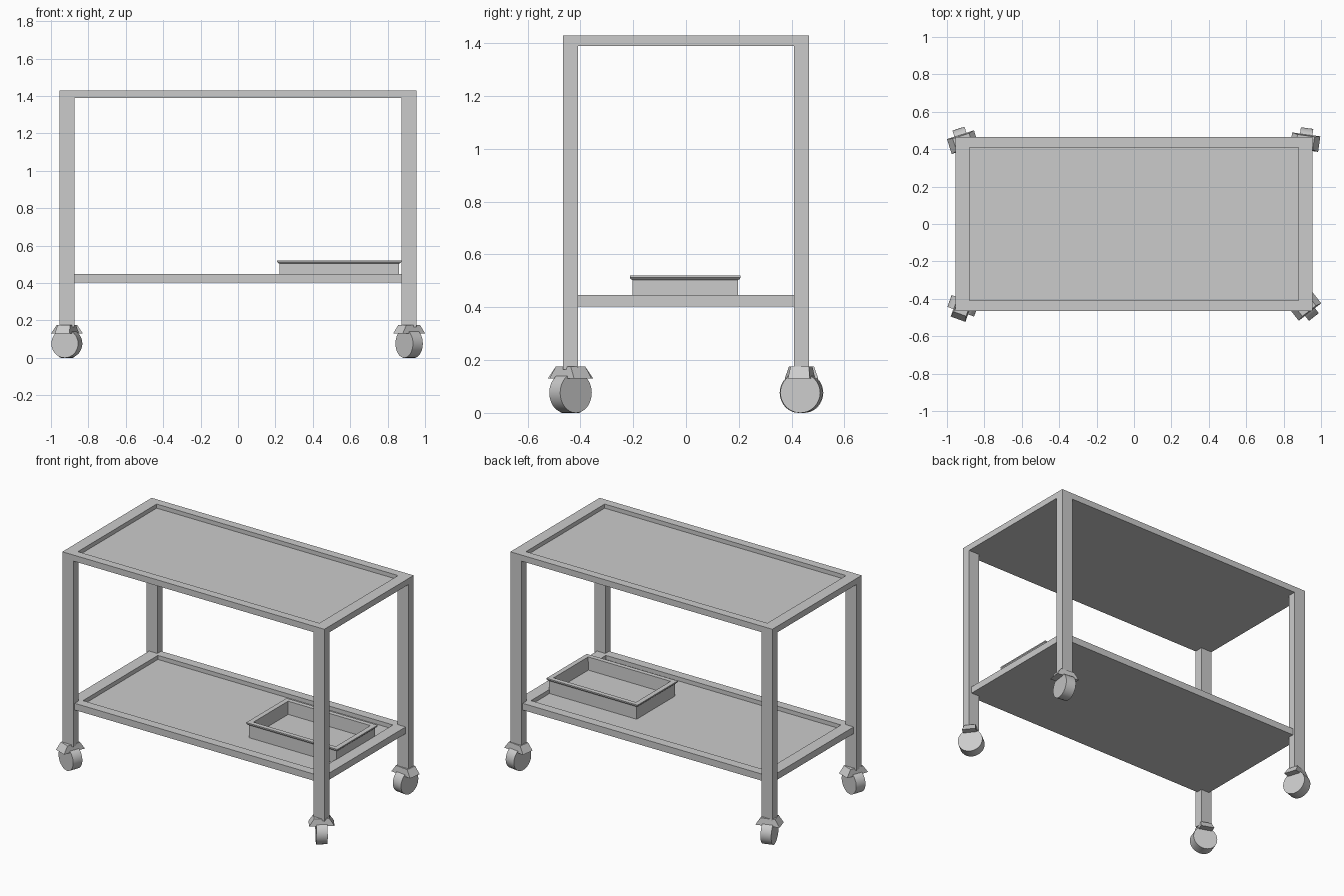
import bpy, bmesh
from math import radians
from mathutils import Matrix

if "Cube" in bpy.data.objects:
    bpy.data.objects.remove(bpy.data.objects["Cube"])


def rings_object(name, rings, matrix=Matrix()):
    """Closed solid lofted through rectangles (half_x, half_y, z)."""
    bm = bmesh.new()
    loops = [[bm.verts.new((sx * hx, sy * hy, z))
              for sx, sy in ((-1, -1), (1, -1), (1, 1), (-1, 1))]
             for hx, hy, z in rings]
    for a, b in zip(loops, loops[1:]):
        for i in range(4):
            j = (i + 1) % 4
            bm.faces.new((a[i], a[j], b[j], b[i]))
    bm.faces.new(loops[0][::-1])
    bm.faces.new(loops[-1])
    bmesh.ops.recalc_face_normals(bm, faces=bm.faces)
    mesh = bpy.data.meshes.new(name)
    bm.to_mesh(mesh)
    bm.free()
    obj = bpy.data.objects.new(name, mesh)
    obj.matrix_world = matrix
    bpy.context.collection.objects.link(obj)
    return obj


def shelf(name, hx, hy, z0, z1, rim_x, rim_y, depth):
    """Flat-bottomed shelf with a raised rim round a sunken panel."""
    ix, iy = hx - rim_x, hy - rim_y
    return rings_object(name, [(hx, hy, z0), (hx, hy, z1),
                               (ix, iy, z1), (ix, iy, z1 - depth)])


# Shelves
shelf("top_shelf", 0.955, 0.465, 1.39, 1.43, 0.075, 0.055, 0.027)
shelf("lower_shelf", 0.935, 0.45, 0.403, 0.447, 0.078, 0.06, 0.027)

# Tray with an overhanging lip, resting on the lower shelf
rings_object("tray", [(0.319, 0.2, 0.42), (0.319, 0.2, 0.503),
                      (0.326, 0.205, 0.506), (0.332, 0.21, 0.512),
                      (0.332, 0.21, 0.52), (0.3, 0.18, 0.52),
                      (0.297, 0.177, 0.435)],
             Matrix.Translation((0.541, -0.003, 0)))

# Legs with swivelled castors: side, depth, axle angle
LEG_X, LEG_Y = 0.915, 0.4375
WHEEL_R, WHEEL_W = 0.076, 0.067
for name, sx, sy, angle in (("front_left", -1, -1, 70), ("front_right", 1, -1, 38),
                            ("back_left", -1, 1, 18), ("back_right", 1, 1, -8)):
    place = Matrix.Translation((sx * LEG_X, sy * LEG_Y, 0))
    turn = place @ Matrix.Rotation(radians(angle), 4, 'Z')
    rings_object(name + "_leg", [(0.04, 0.0275, 0.165), (0.04, 0.0275, 1.395)], place)
    # Flared castor hood, long along the axle
    rings_object(name + "_castor_hood",
                 [(0.076, 0.042, 0.13), (0.046, 0.035, 0.176)], turn)
    # Wheel with its axle along the local x axis
    bpy.ops.mesh.primitive_cylinder_add(vertices=32, radius=WHEEL_R, depth=WHEEL_W)
    wheel = bpy.context.object
    wheel.name = name + "_castor_wheel"
    wheel.matrix_world = (turn @ Matrix.Translation((0, 0, WHEEL_R))
                          @ Matrix.Rotation(radians(90), 4, 'Y'))
    bpy.ops.object.shade_smooth_by_angle(angle=radians(30))
